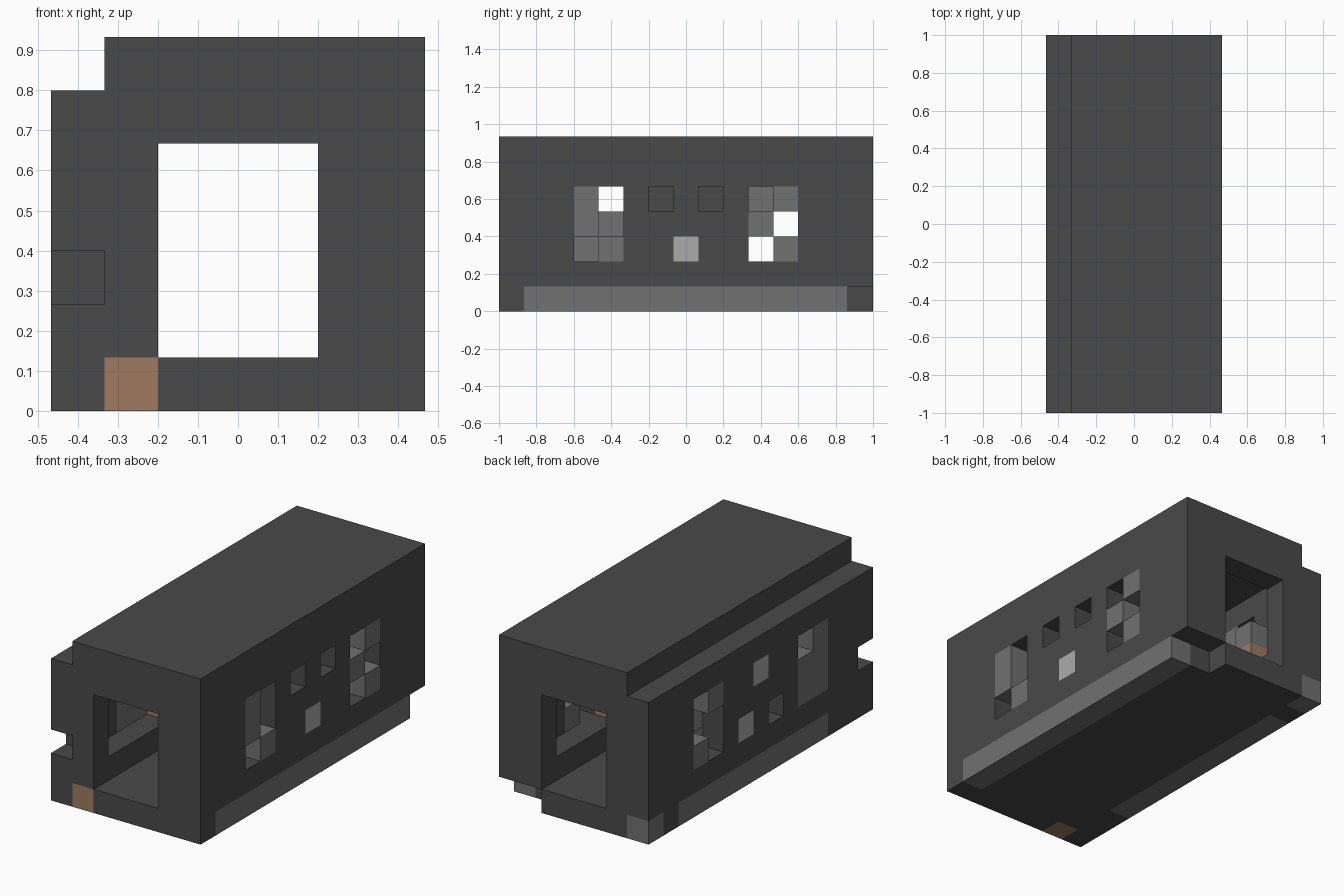
import bpy
import bmesh
from mathutils import Vector

cube = bpy.data.objects.get("Cube")
if cube:
    bpy.data.objects.remove(cube, do_unlink=True)

NX, NY, NZ = 7, 15, 7
UNIT = 2 / NY
blocks = {}  # block position -> part name


def material(name, rgb):
    mat = bpy.data.materials.new(name)
    mat.use_nodes = True
    mat.diffuse_color = (*rgb, 1)
    mat.node_tree.nodes["Principled BSDF"].inputs["Base Color"].default_value = (*rgb, 1)
    return mat


charcoal = material("charcoal", (0.067, 0.067, 0.067))
grey = material("mid grey", (0.165, 0.165, 0.165))
light = material("light grey", (0.407, 0.407, 0.407))
brown = material("warm brown", (0.342, 0.195, 0.122))


def fill(part, xs, ys, zs):
    """Fill a box of blocks with a part, or clear it when part is None."""
    for x in range(xs[0], xs[-1] + 1):
        for y in range(ys[0], ys[-1] + 1):
            for z in range(zs[0], zs[-1] + 1):
                if part:
                    blocks[x, y, z] = part
                else:
                    blocks.pop((x, y, z), None)


# Hollow carriage with a doorway at each end
fill("body_shell", (0, NX - 1), (0, NY - 1), (0, NZ - 1))
fill(None, (1, 5), (1, 13), (1, 5))
fill(None, (2, 4), (0, NY - 1), (1, 4))

# Stepped roof edge and missing corner blocks
fill(None, (0,), (0, NY - 1), (6,))
fill(None, (0,), (0,), (2,))
fill(None, (5, 6), (14,), (0,))

# Side skirts and front bumper block
fill("right_skirt", (6,), (1, 13), (0,))
fill("left_skirt", (0,), (3, 12), (0,))
fill("rear_corner_block", (0,), (14,), (0,))
fill("front_bumper_block", (1,), (0,), (0,))

# Windows: a grey panel with broken-out openings
openings = {
    6: [(3, 2), (4, 3), (4, 4), (10, 2), (10, 4), (11, 3)],
    0: [(4, 4), (10, 2), (10, 3), (11, 3), (11, 4)],
}
for x, side in ((0, "left"), (6, "right")):
    for y, end in ((3, "front"), (10, "rear")):
        fill(f"{side}_{end}_window", (x,), (y, y + 1), (2, 4))
    for y, z in openings[x]:
        fill(None, (x,), (y,), (z,))

# Small portholes and lamps between the windows
for x, y, z in ((6, 6, 4), (6, 8, 4), (0, 6, 2)):
    fill(None, (x,), (y,), (z,))
fill("right_lamp", (6,), (7,), (2,))
fill("left_rear_lamp", (0,), (8,), (2,))
fill("left_upper_lamp", (0,), (7,), (4,))

# Benches along both walls, with seats and their backs
for x, side in ((1, "left"), (5, "right")):
    fill(f"{side}_bench", (x,), (1, 13), (1,))
for x, y, name in ((1, 5, "left_front"), (1, 12, "left_rear"), (5, 9, "right")):
    fill(f"{name}_seat", (x,), (y,), (2,))
    fill(f"{name}_seat_back", (x,), (y,), (3,))


def part_material(name):
    if name.endswith("lamp"):
        return light
    if name.endswith("seat") or "bumper" in name:
        return brown
    if name.endswith(("window", "skirt", "seat_back", "corner_block")):
        return grey
    return charcoal


def build(part):
    """Make one object from the exposed sides of a part's blocks."""
    bm = bmesh.new()
    for cell, owner in blocks.items():
        if owner != part:
            continue
        for axis in range(3):
            for sign in (-1, 1):
                normal = Vector((0, 0, 0))
                normal[axis] = sign
                if tuple(int(c + n) for c, n in zip(cell, normal)) in blocks:
                    continue
                u = Vector((0, 0, 0))
                u[(axis + 1) % 3] = 0.5
                v = normal.cross(u)
                mid = Vector(cell) + Vector((0.5, 0.5, 0.5)) + normal / 2
                mid -= Vector((NX / 2, NY / 2, 0))
                corners = (mid - u - v, mid + u - v, mid + u + v, mid - u + v)
                bm.faces.new([bm.verts.new(c * UNIT) for c in corners])
    bmesh.ops.remove_doubles(bm, verts=bm.verts[:], dist=0.001)
    mesh = bpy.data.meshes.new(part)
    bm.to_mesh(mesh)
    bm.free()
    mesh.materials.append(part_material(part))
    obj = bpy.data.objects.new(part, mesh)
    bpy.context.collection.objects.link(obj)


for part in sorted(set(blocks.values())):
    build(part)
